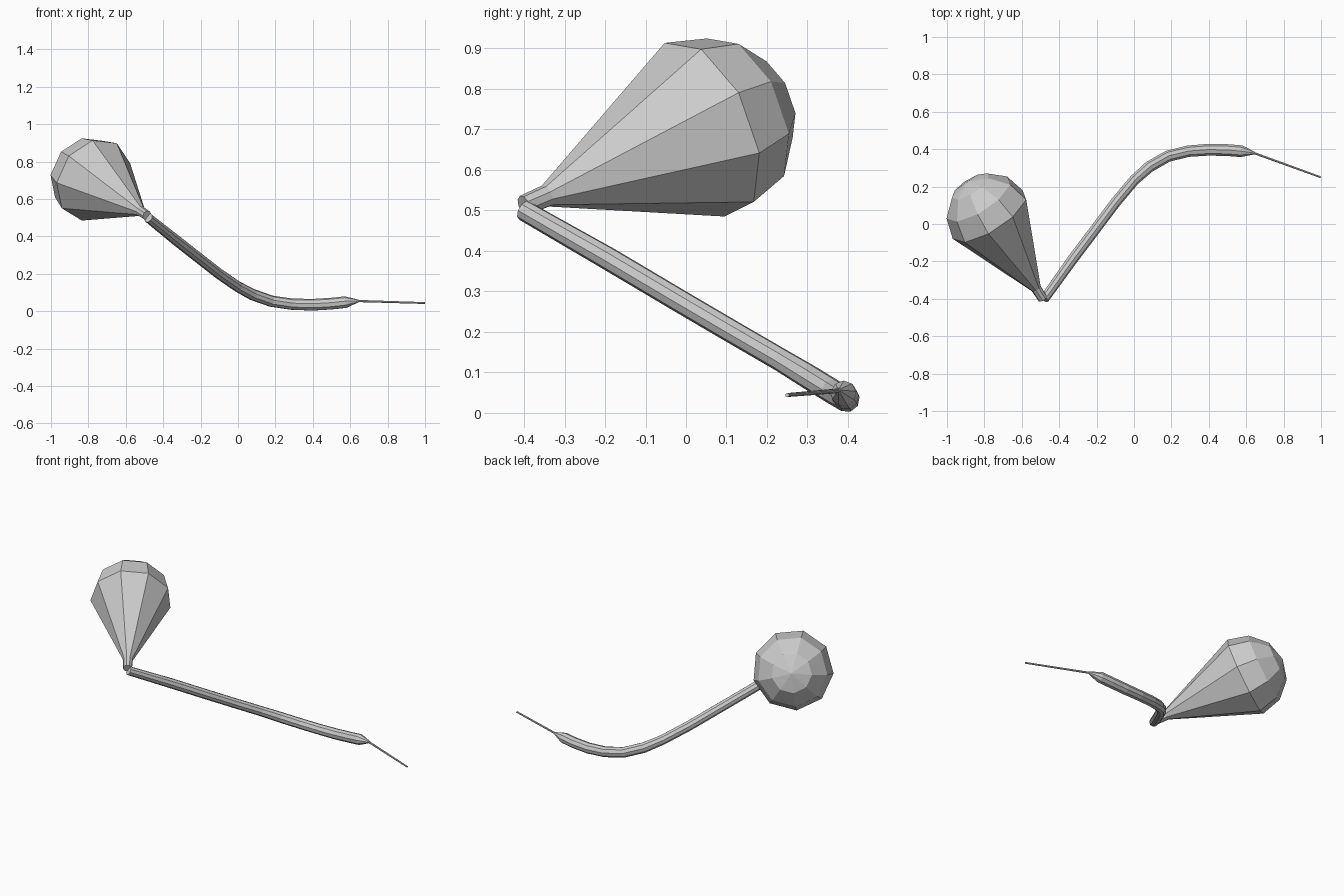
import bpy, bmesh, math
from mathutils import Vector

if "Cube" in bpy.data.objects:
    bpy.data.objects.remove(bpy.data.objects["Cube"])

SIDES = 9


def loft(name, path, radii, phase=0.0):
    """Flat-faced round tube through path points; radius 0 makes a pole."""
    pts = [Vector(p) for p in path]
    bm = bmesh.new()
    rings = []
    u = None
    for i, (p, r) in enumerate(zip(pts, radii)):
        t = Vector((0, 0, 0))
        if i > 0:
            t += (p - pts[i - 1]).normalized()
        if i < len(pts) - 1:
            t += (pts[i + 1] - p).normalized()
        t.normalize()
        # carry the ring direction along the path so the tube does not twist
        if u is None:
            u = t.cross(Vector((0, 0, 1)))
        u = (u - t * u.dot(t)).normalized()
        v = u.cross(t)
        if r == 0:
            rings.append([bm.verts.new(p)])
            continue
        angles = [phase + 2 * math.pi * k / SIDES for k in range(SIDES)]
        rings.append([bm.verts.new(p + r * (u * math.cos(a) + v * math.sin(a)))
                      for a in angles])
    for a, b in zip(rings, rings[1:]):
        for k in range(SIDES):
            n = (k + 1) % SIDES
            if len(b) == 1:
                bm.faces.new((a[k], a[n], b[0]))
            else:
                bm.faces.new((a[k], a[n], b[n], b[k]))
    for end in (rings[0], rings[-1]):
        if len(end) > 1:
            bm.faces.new(end)
    bmesh.ops.recalc_face_normals(bm, faces=bm.faces)
    me = bpy.data.meshes.new(name)
    bm.to_mesh(me)
    bm.free()
    ob = bpy.data.objects.new(name, me)
    bpy.context.collection.objects.link(ob)
    return ob


# Bulb: short collar, long cone, hemispherical dome
base = Vector((-0.487, -0.40, 0.512))
centre = Vector((-0.772, 0.042, 0.702))
axis = (centre - base).normalized()
R = 0.232
path = [base, base + axis * 0.07, centre]
radii = [0.026, 0.028, R]
for deg in (30, 60, 90):
    f = math.radians(deg)
    path.append(centre + axis * R * math.sin(f))
    radii.append(R * math.cos(f) if deg < 90 else 0)
loft("bulb", path, radii, math.radians(64))

# Curved stem, tapering at its far end
stem = [(-0.48, -0.40, 0.50), (-0.33, -0.19, 0.38), (-0.2, -0.018, 0.278),
        (-0.1, 0.115, 0.2), (0, 0.234, 0.131), (0.08, 0.305, 0.088),
        (0.18, 0.362, 0.053), (0.29, 0.389, 0.037), (0.4, 0.397, 0.034),
        (0.5, 0.395, 0.04), (0.575, 0.389, 0.048), (0.645, 0.379, 0.055)]
loft("stem", stem, [0.026] + [0.029] * 4 + [0.031] * 3 + [0.032] * 3 + [0.007])

# Thin needle at the tip
loft("needle", [(0.635, 0.382, 0.055), (0.999, 0.25, 0.044)], [0.006, 0.005])
